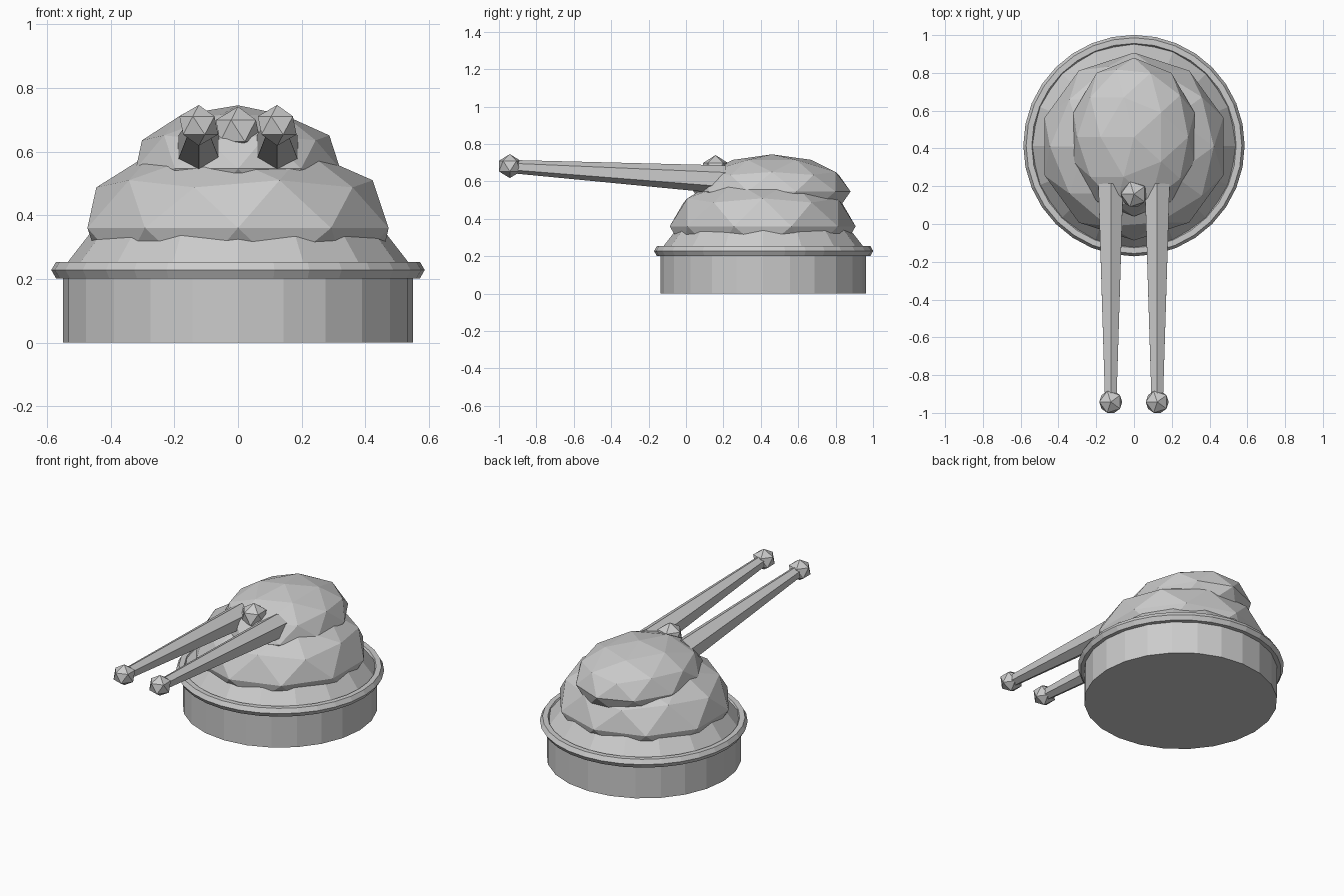
import bpy, math
from mathutils import Vector

cube = bpy.data.objects.get("Cube")
if cube:
    bpy.data.objects.remove(cube, do_unlink=True)

grey = bpy.data.materials.new("plain_grey")
grey.use_nodes = True
colour = (0.6, 0.6, 0.6, 1)
grey.diffuse_color = colour
grey.node_tree.nodes["Principled BSDF"].inputs["Base Color"].default_value = colour

CY = 0.413  # centre of the turret along y


def finish(name):
    obj = bpy.context.object
    obj.name = name
    obj.data.materials.append(grey)
    return obj


def ball(name, loc, scale, detail):
    bpy.ops.mesh.primitive_ico_sphere_add(subdivisions=detail, radius=1, location=loc,
                                          rotation=(0, 0, math.pi))
    obj = finish(name)
    obj.scale = scale
    return obj


def tapered(name, start, end, r1, r2, sides, spin=0):
    start, end = Vector(start), Vector(end)
    axis = end - start
    bpy.ops.mesh.primitive_cone_add(vertices=sides, radius1=r1, radius2=r2,
                                    depth=axis.length, location=(start + end) / 2)
    obj = finish(name)
    # keep one ridge of the cone on top when it lies along y
    obj.rotation_euler = (math.atan2(-axis.y, axis.z), 0, spin)
    return obj


# Round base and its rim
tapered("base", (0, CY, 0), (0, CY, 0.22), 0.55, 0.55, 24)
bpy.ops.mesh.primitive_torus_add(major_segments=32, minor_segments=6, major_radius=0.556,
                                 minor_radius=0.03, location=(0, CY + 0.002, 0.228))
finish("base_rim")

# Sloping skirt and two stacked faceted domes
tapered("skirt", (0, CY, 0.22), (0, CY, 0.4), 0.56, 0.42, 16)
ball("lower_dome", (0, 0.41, 0.36), (0.497, 0.497, 0.285), 2)
ball("upper_dome", (0, 0.46, 0.546), (0.337, 0.42, 0.199), 2)

# Twin six-sided barrels with faceted muzzles
for side, x in (("right", -0.123), ("left", 0.123)):
    tapered(side + "_barrel", (x, 0.21, 0.61), (x, -0.94, 0.68), 0.076, 0.035, 6)
    ball(side + "_muzzle", (x, -0.942, 0.682), (0.068, 0.068, 0.064), 1)

# Sight knob between the barrels
ball("sight_knob", (0, 0.158, 0.665), (0.078, 0.078, 0.076), 1)
